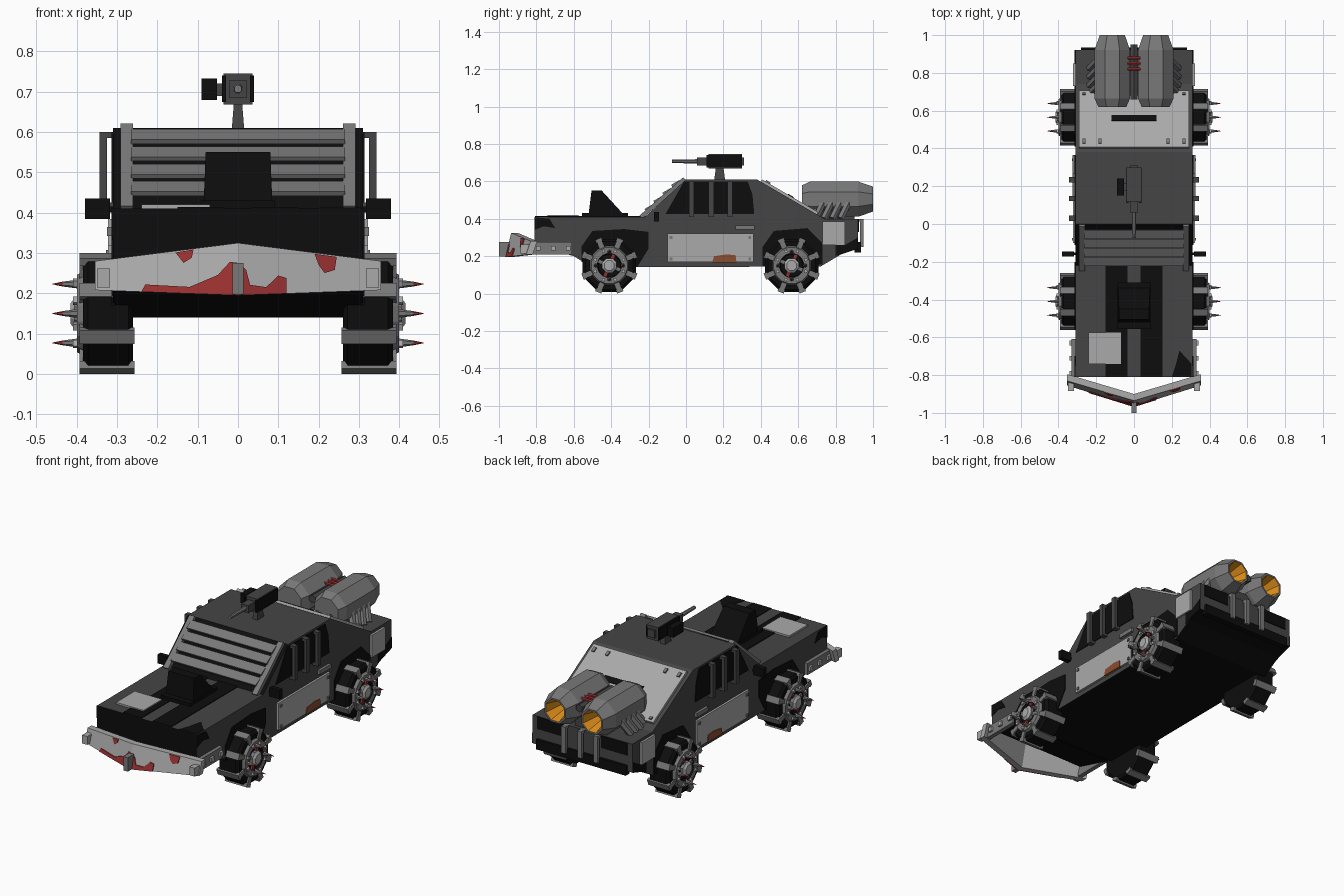
import bpy, bmesh, math
from mathutils import Vector

if "Cube" in bpy.data.objects:
    bpy.data.objects.remove(bpy.data.objects["Cube"])


def material(name, r, g, b):
    m = bpy.data.materials.new(name)
    m.diffuse_color = (r, g, b, 1)
    m.use_nodes = True
    m.node_tree.nodes["Principled BSDF"].inputs["Base Color"].default_value = m.diffuse_color
    return m


BLACK = material("black", .004, .004, .004)
DARK = material("dark_grey", .06, .06, .06)
MID = material("steel_grey", .19, .19, .19)
LIGHT = material("light_plate", .40, .40, .40)
RED = material("red_paint", .32, .03, .03)
RUST = material("rust", .26, .075, .03)
ORANGE = material("orange_glow", .75, .28, .01)


def finish(name, bm, mats, mirror):
    bmesh.ops.recalc_face_normals(bm, faces=bm.faces)
    me = bpy.data.meshes.new(name)
    bm.to_mesh(me)
    bm.free()
    for m in mats:
        me.materials.append(m)
    ob = bpy.data.objects.new(name, me)
    bpy.context.collection.objects.link(ob)
    if mirror:
        ob.modifiers.new("mirror", 'MIRROR')
    return ob


def bridge(name, a, b, mat, mirror=False):
    """Solid between two matching polygon loops."""
    bm = bmesh.new()
    va, vb = [bm.verts.new(p) for p in a], [bm.verts.new(p) for p in b]
    n = len(va)
    bm.faces.new(va)
    bm.faces.new(vb)
    for i in range(n):
        j = (i + 1) % n
        bm.faces.new((va[i], va[j], vb[j], vb[i]))
    return finish(name, bm, [mat], mirror)


def prism(name, yz, x0, x1, mat, mirror=False):
    return bridge(name, [(x0, y, z) for y, z in yz], [(x1, y, z) for y, z in yz], mat, mirror)


def box(name, x0, x1, y0, y1, z0, z1, mat, mirror=False):
    return prism(name, [(y0, z0), (y1, z0), (y1, z1), (y0, z1)], x0, x1, mat, mirror)


def slab(name, p, q, t0, t1, x0, x1, mat, mirror=False):
    """Plate along the side-view line p-q, between offsets t0 and t1."""
    p, q = Vector(p), Vector(q)
    d = (q - p).normalized()
    n = Vector((-d.y, d.x))
    prism(name, [p + n * t0, q + n * t0, q + n * t1, p + n * t1], x0, x1, mat, mirror)


def lathe(name, origin, axis, prof, sides, mats, mirror=False):
    """Turned part: prof is (distance, radius), mats is one material or one per band."""
    rot = Vector(axis).to_track_quat('Z', 'Y')
    bands = mats if isinstance(mats, list) else [mats] * (len(prof) - 1)
    uniq = list(dict.fromkeys(bands))
    bm = bmesh.new()
    rings = []
    for d, r in prof:
        ring = []
        for i in range(sides):
            a = 2 * math.pi * (i + .5) / sides
            ring.append(bm.verts.new(Vector(origin) + rot @ Vector((r * math.cos(a), r * math.sin(a), d))))
        rings.append(ring)
    for k in range(len(prof) - 1):
        for i in range(sides):
            j = (i + 1) % sides
            f = bm.faces.new((rings[k][i], rings[k][j], rings[k + 1][j], rings[k + 1][i]))
            f.material_index = uniq.index(bands[k])
    bm.faces.new(rings[0]).material_index = uniq.index(bands[0])
    bm.faces.new(rings[-1]).material_index = uniq.index(bands[-1])
    return finish(name, bm, uniq, mirror)


def rod(name, p, q, r0, r1, mat, sides=6, mirror=False):
    d = Vector(q) - Vector(p)
    return lathe(name, p, d, [(0, r0), (d.length, r1)], sides, mat, mirror)


# Body shell: underside, nose and windscreen black, the rest dark grey
shell = [(-.81, .41), (-.22, .41), (0, .61), (.38, .61), (.74, .40), (.92, .40),
         (.92, .24), (.83, .21), (.72, .145), (-.5, .14), (-.6, .20), (-.81, .26)]
body = prism("body_shell", shell, -.31, .31, DARK)
body.data.materials.append(BLACK)
for f in body.data.polygons:
    screen = f.normal.y < -.5
    f.material_index = 1 if f.normal.z < -.3 or screen else 0

# Dark patches on body sides: arches, nose and tail
arches = {"front_arch": [(-.56, .17), (-.56, .25), (-.5, .335), (-.33, .345), (-.2, .33), (-.2, .24), (-.26, .143)],
          "rear_arch": [(.41, .146), (.41, .25), (.47, .335), (.65, .35), (.73, .27), (.73, .155)],
          "nose_patch": [(-.81, .34), (-.76, .36), (-.7, .35), (-.73, .40), (-.81, .408)],
          "tail_patch": [(.92, .24), (.92, .3), (.85, .26), (.8, .26), (.8, .20), (.83, .212)],
          "side_window": [(-.11, .425), (-.01, .6), (.33, .6), (.355, .53), (.365, .425)]}
for name, pts in arches.items():
    prism(name, pts, .305, .314, BLACK, True)

# Hood paint, plate and scoop
box("hood_stripe", .035, .15, -.808, -.2, .405, .414, BLACK, True)
bridge("hood_chip", [(.2, -.808, .413), (.305, -.808, .413), (.305, -.74, .413), (.24, -.67, .413), (.22, -.75, .413)],
       [(.2, -.808, .407), (.305, -.808, .407), (.305, -.74, .407), (.24, -.67, .407), (.22, -.75, .407)], BLACK)
box("hood_plate", -.24, -.07, -.74, -.575, .405, .42, LIGHT)
box("scoop_base", -.09, .09, -.555, -.31, .405, .43, BLACK)
bridge("hood_scoop", [(-.085, -.52, .43), (.085, -.52, .43), (.085, -.34, .43), (-.085, -.34, .43)],
       [(-.08, -.505, .55), (.08, -.505, .55), (.08, -.45, .55), (-.08, -.45, .55)], BLACK)

# Windscreen frame and slats
slab("windscreen_post", (-.235, .40), (0, .605), 0, .022, .26, .292, MID, True)
for z in (.455, .498, .541, .584):
    y = -.22 + (z - .41) * 1.1
    slab("windscreen_slat", (y - .045, z - .013), (y, z + .013), 0, .012, -.265, .265, MID)

# Side window bars standing off the cabin
for y in (.03, .135, .235):
    box("window_bar", .325, .343, y - .014, y + .014, .41, .6, DARK, True)
    for z in (.41, .585):
        box("window_bar_foot", .3, .33, y - .014, y + .014, z, z + .015, DARK, True)

# Doors, handles and mirrors
box("door_plate", .305, .322, -.1, .36, .168, .32, LIGHT, True)
prism("door_rust", [(.14, .166), (.27, .166), (.265, .205), (.22, .21), (.15, .2)], .316, .326, RUST, True)
for y in (-.08, .34):
    for z in (.185, .3):
        box("door_bolt", .32, .328, y - .007, y + .007, z - .007, z + .007, MID, True)
box("door_handle", .305, .325, .265, .365, .342, .365, MID, True)
box("mirror", .318, .38, -.172, -.145, .385, .435, BLACK, True)
box("mirror_arm", .3, .33, -.165, -.15, .4, .415, BLACK, True)

# Rear slope plate with view slit and bolts
slope_a, slope_b = Vector((.40, .598)), Vector((.70, .423))
slab("rear_window_plate", slope_a, slope_b, 0, .014, -.29, .29, LIGHT)
slab("rear_slit", slope_a.lerp(slope_b, .46), slope_a.lerp(slope_b, .56), .01, .018, -.12, .12, BLACK)
for t in (.06, .92):
    for x in (.18, .265):
        c = slope_a.lerp(slope_b, t)
        slab("rear_plate_bolt", c, c.lerp(slope_b, .04) + Vector((.012, -.007)), .012, .022, x - .008, x + .008, MID, True)

# Tail: side plates, bumper and guard loops
box("rear_side_plate", .305, .322, .73, .85, .26, .385, LIGHT, True)
box("rear_bumper", -.28, .28, .9, .935, .22, .275, BLACK)
box("tail_patch_rear", .12, .28, .91, .925, .33, .398, BLACK, True)
for x in (-.1, 0, .1):
    box("tail_guard", x - .013, x + .013, .93, .948, .25, .4, MID)
    for z in (.255, .385):
        box("tail_guard_foot", x - .013, x + .013, .9, .935, z, z + .015, MID)

# Twin jet engines with glowing nozzles
for x in (-.115, .115):
    lathe("jet_engine", (x, 0, .505), (0, 1, 0),
          [(.62, .08), (.665, .102), (.92, .102), (1.0, .072), (1.0, .062), (.9, .035)], 8,
          [MID, MID, MID, MID, ORANGE])
for i in range(4):
    y = .69 + .045 * i
    rod("exhaust_pipe", (.235, y, .40), (.19, y + .045, .49), .019, .019, MID, 6, True)
box("jet_mount", -.06, .06, .68, .9, .39, .46, DARK)
rod("jet_link", (0, .66, .53), (0, .95, .53), .022, .022, DARK)
for y in (.82, .85, .88):
    rod("red_hose", (-.05, y, .55), (.05, y, .55), .009, .009, RED)

# Roof gun
bridge("gun_post", [(-.016, .15, .6), (.016, .15, .6), (.016, .21, .6), (-.016, .21, .6)],
       [(-.01, .16, .675), (.01, .16, .675), (.01, .2, .675), (-.01, .2, .675)], DARK)
box("gun_body", -.036, .036, .12, .3, .668, .745, DARK)
box("gun_side_panel", .03, .04, .11, .3, .675, .74, BLACK, True)
box("gun_breech", -.022, .022, .06, .31, .685, .728, DARK)
box("gun_ammo_box", -.09, -.052, .15, .24, .68, .733, BLACK)
box("gun_ammo_feed", -.056, -.03, .175, .215, .69, .72, DARK)
rod("gun_barrel", (0, .1, .707), (0, -.075, .707), .013, .01, MID, 8)


# V-shaped ram bumper: s runs from middle to end, t from bottom to top
def ram(x, t, back=0):
    s = abs(x) / .355
    y = (-.965 + .03 * t) * (1 - s) + (-.855 + .025 * t) * s + back
    z0, z1 = .195 + .013 * s, .325 - .045 * s
    return (x, y, z0 + (z1 - z0) * t)


corners = [(0, 0), (.355, 0), (.355, 1), (0, 1)]
bridge("ram_bumper", [ram(*c) for c in corners], [ram(*c, .035) for c in corners], LIGHT, True)
patches = [[(-.24, 0), (0, 0), (0, .62), (-.02, .65), (-.05, .4), (-.12, .15), (-.23, .2)],
           [(0, 0), (.12, 0), (.12, .35), (.1, .4), (.07, .15), (.03, .2), (.02, .5), (0, .62)],
           [(-.135, .7), (-.115, .8), (-.11, .98), (-.155, .96)],
           [(.215, .5), (.24, .6), (.245, .96), (.19, .97), (.2, .7)]]
for p in patches:
    bridge("ram_red_paint", [ram(x, t, -.004) for x, t in p], [ram(x, t, .004) for x, t in p], RED)
box("ram_prow", -.014, .014, -1.0, -.93, .197, .275, MID)
box("ram_end_block", .318, .35, -.885, -.84, .215, .262, LIGHT, True)
box("ram_arm", .305, .33, -.83, -.61, .21, .275, MID, True)
for y in (-.79, -.71, -.63):
    box("ram_arm_bolt", .325, .342, y - .012, y + .012, .23, .255, LIGHT, True)

# Wheels
for label, cy in (("front", -.41), ("rear", .565)):
    c = Vector((0, cy, .15))
    out = (1, 0, 0)
    lathe(label + "_tyre", c, out, [(.26, .135), (.272, .154), (.372, .154), (.385, .138)], 8, BLACK, True)
    lathe(label + "_rim", c, out, [(.38, .108), (.4, .098), (.4, .066), (.387, .06)], 16,
          [MID, MID, BLACK], True)
    lathe(label + "_hub", c, out, [(.38, .042), (.405, .042), (.415, .028)], 8, [MID, LIGHT], True)
    for i in range(8):
        a = 2 * math.pi * (i + .5) / 8
        r, t = Vector((0, math.cos(a), math.sin(a))), Vector((0, -math.sin(a), math.cos(a)))

        def block(name, r0, r1, w, x0, x1, mat):
            loops = [[c + r * rr + t * ww + Vector((x, 0, 0)) for rr, ww in
                      ((r0, -w), (r1, -w), (r1, w), (r0, w))] for x in (x0, x1)]
            bridge(name, *loops, mat, True)
        block(label + "_tyre_lug", .135, .155, .018, .257, .393, MID)
        block(label + "_lug_leg", .1, .14, .013, .38, .393, MID)
        block(label + "_rim_bolt", .074, .09, .008, .395, .409, LIGHT)
        if i % 2:
            block(label + "_spoke", .03, .07, .01, .38, .396, RED if i % 4 == 1 else MID)
    for i in range(4):
        a = math.pi / 2 * i
        p = c + Vector((.39, .073 * math.cos(a), .073 * math.sin(a)))
        lathe(label + "_spike", p, out, [(0, .012), (.045, .006), (.07, .0008)], 6, [MID, RED], True)
